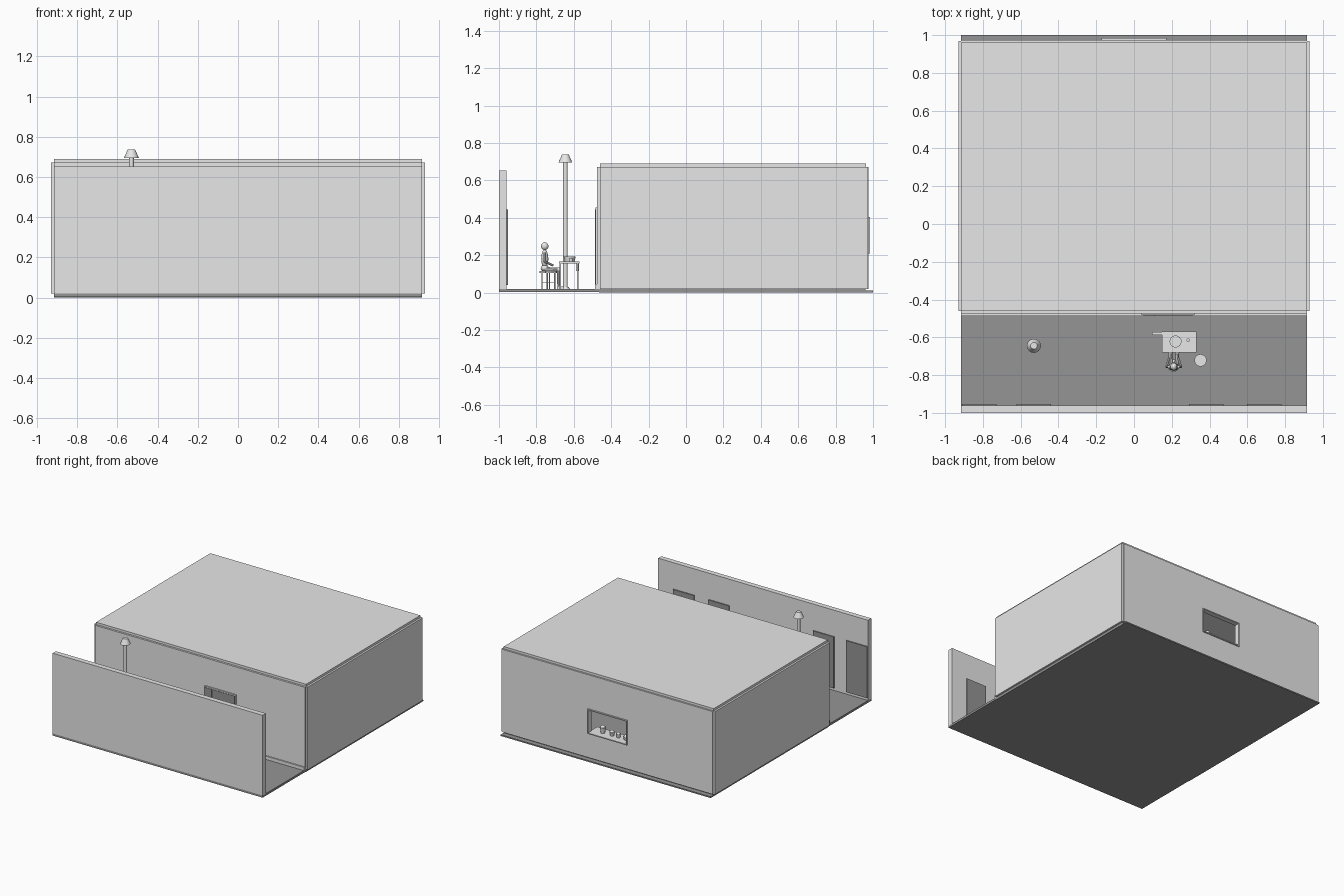
import bpy, math
from mathutils import Vector

cube = bpy.data.objects.get("Cube")
if cube:
    bpy.data.objects.remove(cube, do_unlink=True)


def material(name, value):
    m = bpy.data.materials.new(name)
    m.use_nodes = True
    color = (value, value, value, 1)
    m.diffuse_color = color
    m.node_tree.nodes["Principled BSDF"].inputs["Base Color"].default_value = color
    return m


LIGHT = material("light grey", 0.8)
DARK = material("dark grey", 0.3)


def finish(name, mat, smooth=False):
    ob = bpy.context.object
    ob.name = name
    ob.data.materials.append(mat)
    if smooth:
        bpy.ops.object.shade_smooth_by_angle()
    return ob


def box(name, x, y, z, mat=LIGHT):
    """Box between three (low, high) ranges."""
    spans = (x, y, z)
    bpy.ops.mesh.primitive_cube_add(size=1, location=[sum(s) / 2 for s in spans])
    ob = bpy.context.object
    ob.scale = [s[1] - s[0] for s in spans]
    bpy.ops.object.transform_apply(location=False, rotation=False)
    return finish(name, mat)


def cone(name, x, y, z, r1, r2, sides=16, mat=LIGHT):
    bpy.ops.mesh.primitive_cone_add(vertices=sides, radius1=r1, radius2=r2,
                                    depth=z[1] - z[0], location=(x, y, sum(z) / 2))
    return finish(name, mat, True)


def ball(name, loc, size):
    bpy.ops.mesh.primitive_uv_sphere_add(segments=16, ring_count=10, location=loc)
    bpy.context.object.scale = size
    return finish(name, LIGHT, True)


def limb(name, a, b, r):
    a, b = Vector(a), Vector(b)
    bpy.ops.mesh.primitive_cylinder_add(vertices=10, radius=r, depth=(b - a).length,
                                        location=(a + b) / 2)
    bpy.context.object.rotation_euler = (b - a).to_track_quat('Z', 'Y').to_euler()
    return finish(name, LIGHT, True)


W = 0.915           # half width of the floor and cross walls
FULL = (-W, W)
BASE, TOP = 0.02, 0.672

# Floors and roof
box("room_floor", FULL, (-0.465, 0.96), (0, BASE), DARK)
box("corridor_floor", FULL, (-1, -0.465), (0.003, BASE), DARK)
box("rear_floor_lip", FULL, (0.96, 1), (0, 0.01), DARK)
box("roof", FULL, (-0.46, 0.962), (TOP, 0.69))

# Room walls
for side, name in ((-1, "right_wall"), (1, "left_wall")):
    box(name, sorted((side * W, side * 0.93)), (-0.46, 0.97), (BASE, TOP))
box("inner_front_wall", FULL, (-0.475, -0.455), (BASE, TOP))
box("skirting_board", FULL, (-0.486, -0.475), (BASE, 0.045))

# Back wall around the window opening
back = (0.955, 0.975)
WX, WZ = 0.172, (0.21, 0.405)
box("back_wall_right", (-W, -WX), back, (BASE, TOP))
box("back_wall_left", (WX, W), back, (BASE, TOP))
box("back_wall_bottom", (-WX, WX), back, (BASE, WZ[0]))
box("back_wall_top", (-WX, WX), back, (WZ[1], TOP))

# Window frame and sill
edge = 0.008
for side in (-1, 1):
    box("window_jamb", sorted((side * WX, side * (WX - edge))), (0.945, 0.984), WZ)
box("window_head", (-WX, WX), (0.945, 0.984), (WZ[1] - edge, WZ[1]))
box("window_sill", (-WX, WX), (0.86, 0.984), (WZ[0], WZ[0] + edge))

# Pots on the sill
for x, r, h in ((0.08, 0.022, 0.045), (0, 0.02, 0.03), (-0.055, 0.018, 0.03),
                (-0.12, 0.02, 0.025)):
    z = WZ[0] + edge
    cone("pot", x, 0.92, (z, z + h), r * 0.7, r)
    ball("pot_lid", (x, 0.92, z + h), (r * 0.8, r * 0.8, r * 0.6))

# Corridor outer wall with four doors on its inner face
box("corridor_wall", FULL, (-1, -0.96), (BASE, 0.652))
for x in (-0.82, -0.53, 0.382, 0.69):
    box("corridor_door", (x - 0.091, x + 0.091), (-0.96, -0.952), (0.04, 0.445), DARK)

# Double door into the room
box("double_door_frame", (0.04, 0.32), (-0.483, -0.475), (0.045, 0.455))
for x in ((0.05, 0.11), (0.115, 0.31)):
    box("double_door_leaf", x, (-0.486, -0.482), (0.045, 0.445), DARK)

# Standing lamp
cone("lamp_base", -0.53, -0.645, (BASE, 0.03), 0.024, 0.018)
cone("lamp_pole", -0.53, -0.645, (BASE, 0.7), 0.012, 0.012)
cone("lamp_shade", -0.53, -0.645, (0.695, 0.738), 0.037, 0.018)

# Table with dishes and a side tray
box("table_top", (0.148, 0.332), (-0.68, -0.57), (0.155, 0.165))
for x in (0.155, 0.325):
    for y in (-0.672, -0.578):
        box("table_leg", (x - 0.004, x + 0.004), (y - 0.004, y + 0.004), (BASE, 0.155))
cone("serving_dish", 0.22, -0.622, (0.165, 0.192), 0.026, 0.032)
cone("cup", 0.287, -0.615, (0.165, 0.185), 0.008, 0.009)
box("side_tray", (0.095, 0.15), (-0.587, -0.573), (0.115, 0.163))

# Two stools
for sx, sy in ((0.21, -0.75), (0.352, -0.722)):
    cone("stool_seat", sx, sy, (0.105, 0.116), 0.033, 0.033, 12)
    for dx in (-0.02, 0.02):
        for dy in (-0.02, 0.02):
            limb("stool_leg", (sx + dx, sy + dy, BASE), (sx + dx, sy + dy, 0.106), 0.003)
        limb("stool_rail", (sx + dx, sy - 0.02, 0.055), (sx + dx, sy + 0.02, 0.055), 0.002)

# Seated figure
px, py = 0.21, -0.755
ball("figure_head", (px, py, 0.248), (0.018, 0.02, 0.021))
limb("figure_neck", (px, py, 0.21), (px, py, 0.235), 0.007)
ball("figure_torso", (px, py, 0.18), (0.026, 0.019, 0.05))
ball("figure_hips", (px, py, 0.13), (0.028, 0.022, 0.018))
for s in (-1, 1):
    hip, knee = (px + s * 0.015, py, 0.125), (px + s * 0.018, -0.682, 0.123)
    limb("figure_thigh", hip, knee, 0.011)
    ball("figure_knee", knee, (0.012, 0.012, 0.012))
    limb("figure_shin", knee, (knee[0], -0.68, 0.03), 0.008)
    box("figure_foot", (knee[0] - 0.009, knee[0] + 0.009), (-0.69, -0.655), (BASE, 0.032))
    shoulder, elbow = (px + s * 0.026, py, 0.212), (px + s * 0.038, -0.755, 0.165)
    limb("figure_upper_arm", shoulder, elbow, 0.007)
    limb("figure_forearm", elbow, (px + s * 0.025, -0.71, 0.145), 0.006)
